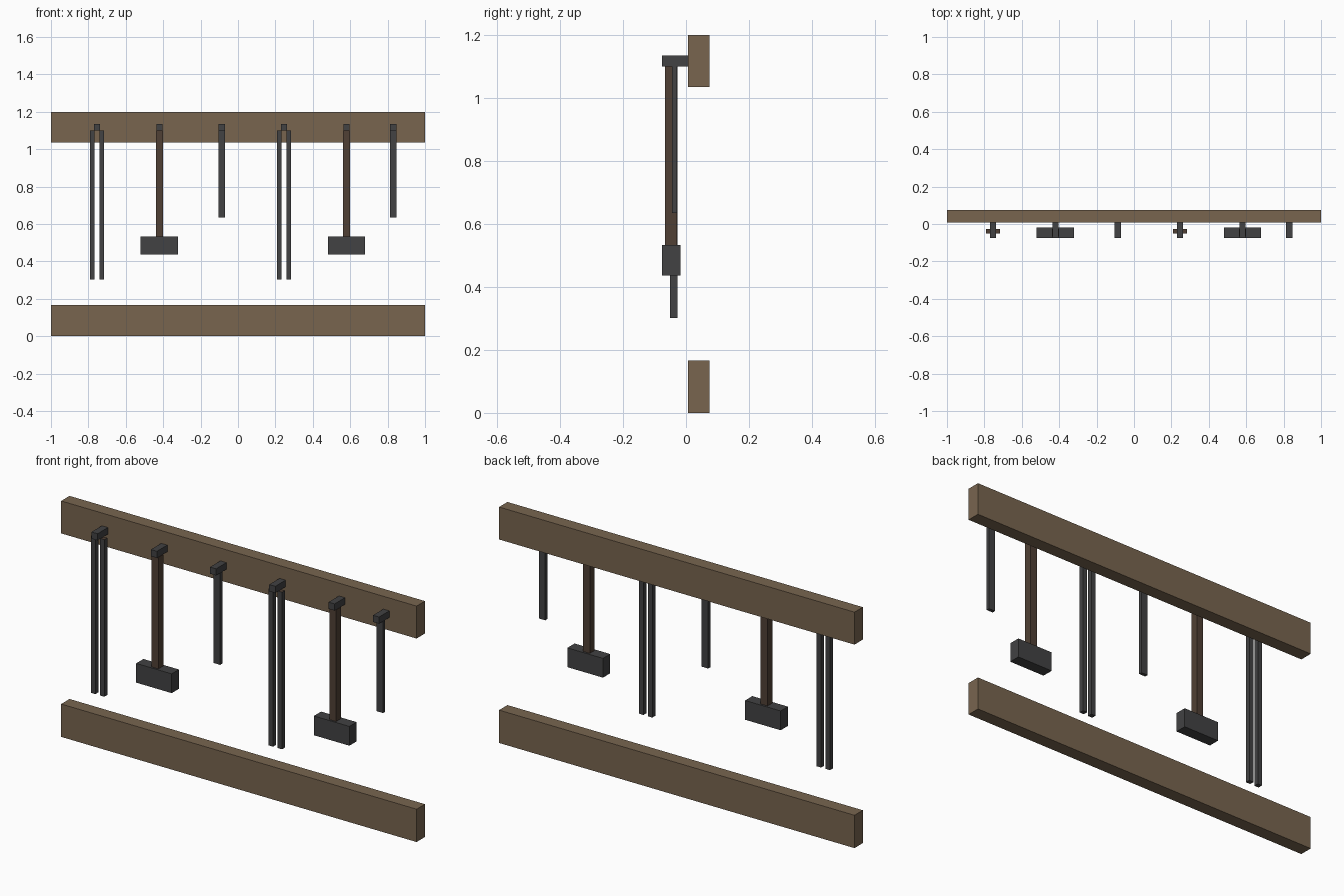
import bpy

if "Cube" in bpy.data.objects:
    bpy.data.objects.remove(bpy.data.objects["Cube"])


def material(name, rgb):
    m = bpy.data.materials.new(name)
    m.diffuse_color = (*rgb, 1)
    m.use_nodes = True
    m.node_tree.nodes["Principled BSDF"].inputs["Base Color"].default_value = m.diffuse_color
    return m


PLANK = material("plank_wood", (0.188, 0.130, 0.078))
IRON = material("dark_iron", (0.054, 0.054, 0.056))
HANDLE = material("handle_wood", (0.080, 0.051, 0.035))


def box(name, x, y, z, mat):
    """Box from (min, max) ranges along each axis."""
    bpy.ops.mesh.primitive_cube_add(
        size=1, location=[(a + b) / 2 for a, b in (x, y, z)])
    ob = bpy.context.object
    ob.name = name
    ob.scale = [b - a for a, b in (x, y, z)]
    bpy.ops.object.transform_apply(location=False, rotation=False, scale=True)
    ob.data.materials.append(mat)
    return ob


def span(c, w):
    return (c - w / 2, c + w / 2)


# Two wall planks
box("lower_plank", (-1, 1), (0.007, 0.074), (0, 0.167), PLANK)
box("upper_plank", (-1, 1), (0.007, 0.074), (1.035, 1.2), PLANK)

# Pegs, one above each tool
for x in (-0.754, -0.42, -0.087, 0.246, 0.58, 0.83):
    box("peg", span(x, 0.034), (-0.076, 0.007), (1.101, 1.135), IRON)

# Tongs: two long legs with brown upper ends
for x in (-0.754, 0.246):
    for side in (-1, 1):
        leg = box("tong_leg", span(x + side * 0.025, 0.025),
                  (-0.051, -0.027), (0.302, 1.101), IRON)
        leg.data.materials.append(HANDLE)
        for f in leg.data.polygons:
            f.material_index = int(f.normal.z > 0.5)

# Hammers: wooden handle and iron head
for x in (-0.42, 0.58):
    box("hammer_handle", span(x, 0.038), (-0.067, -0.028), (0.53, 1.101), HANDLE)
    box("hammer_head", span(x, 0.2), (-0.076, -0.018), (0.436, 0.534), IRON)

# Short chisels
for x in (-0.087, 0.83):
    box("chisel", span(x, 0.036), (-0.045, -0.028), (0.635, 1.101), IRON)
